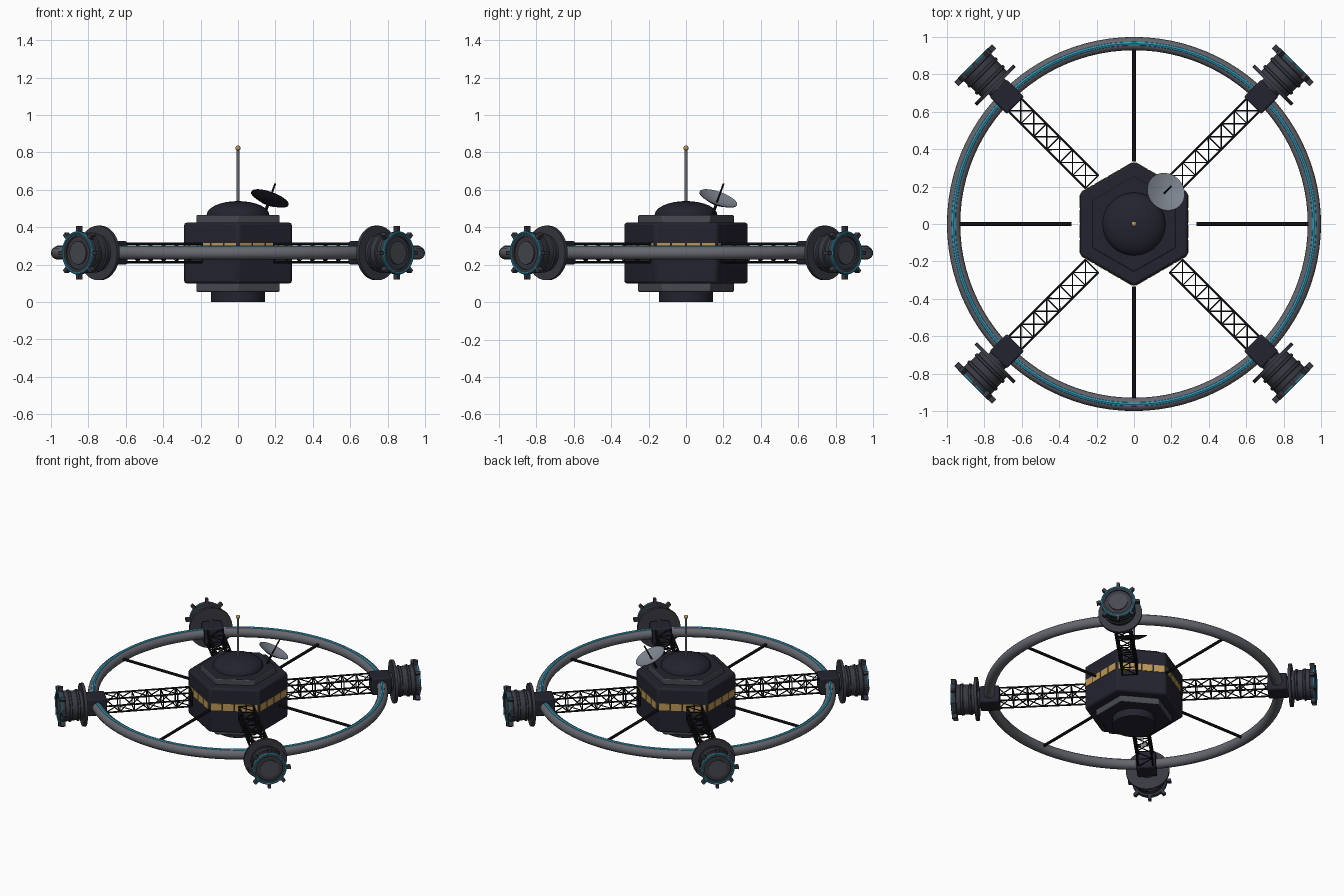
import bpy, bmesh, math
from mathutils import Matrix, Vector

if "Cube" in bpy.data.objects:
    bpy.data.objects.remove(bpy.data.objects["Cube"])

def material(name, col):
    m = bpy.data.materials.new(name)
    m.diffuse_color = (*col, 1)
    m.use_nodes = True
    m.node_tree.nodes["Principled BSDF"].inputs["Base Color"].default_value = m.diffuse_color
    return m

HULL = material("hull navy black", (0.017, 0.017, 0.029))
TRUSS = material("truss black", (0.009, 0.009, 0.011))
POD = material("pod charcoal", (0.040, 0.042, 0.054))
TRIM = material("trim grey", (0.065, 0.068, 0.080))
RING = material("ring grey", (0.13, 0.135, 0.155))
DISH = material("dish light grey", (0.21, 0.235, 0.28))
GOLD = material("window gold", (0.50, 0.31, 0.09))
TEAL = material("light teal", (0.03, 0.32, 0.48))
ZC = 0.263                                   # height of the ring plane

def finish(name, bm, mats, matrix=Matrix(), bevel=0, rule=None):
    bmesh.ops.recalc_face_normals(bm, faces=bm.faces)
    me = bpy.data.meshes.new(name)
    bm.to_mesh(me)
    bm.free()
    for m in mats if isinstance(mats, list) else [mats]:
        me.materials.append(m)
    for p in me.polygons:
        p.use_smooth = True
        if rule:
            p.material_index = rule(p)
    me.set_sharp_from_angle(angle=math.radians(35))
    ob = bpy.data.objects.new(name, me)
    bpy.context.collection.objects.link(ob)
    ob.matrix_world = matrix
    if bevel:
        b = ob.modifiers.new("bevel", 'BEVEL')
        b.width, b.segments = bevel, 2
    return ob

def lathe(name, profile, mats, segs=32, phase=0.0, closed=False, **kw):
    """Revolve (radius, z) points about z; ends are capped unless closed."""
    bm = bmesh.new()
    rings = [[bm.verts.new((r * math.cos(phase + 2 * math.pi * i / segs),
                            r * math.sin(phase + 2 * math.pi * i / segs), z))
              for i in range(segs)] for r, z in profile]
    pairs = list(zip(rings, rings[1:])) + ([(rings[-1], rings[0])] if closed else [])
    for a, b in pairs:
        for i in range(segs):
            j = (i + 1) % segs
            bm.faces.new((a[i], a[j], b[j], b[i]))
    if not closed:
        bm.faces.new(rings[0])
        bm.faces.new(rings[-1])
    return finish(name, bm, mats, **kw)

def torus(name, major, minor, z, mat, segs=96, sides=12, matrix=Matrix()):
    pts = [(major + minor * math.cos(2 * math.pi * k / sides),
            z + minor * math.sin(2 * math.pi * k / sides)) for k in range(sides)]
    return lathe(name, pts, mat, segs, closed=True, matrix=matrix)

def add_rod(bm, a, b, r, sides=6):
    a, b = Vector(a), Vector(b)
    d = b - a
    m = Matrix.Translation((a + b) / 2) @ d.to_track_quat('Z', 'Y').to_matrix().to_4x4()
    bmesh.ops.create_cone(bm, cap_ends=True, segments=sides, radius1=r, radius2=r,
                          depth=d.length, matrix=m)

def rod(name, a, b, r, mat, sides=12):
    bm = bmesh.new()
    add_rod(bm, a, b, r, sides)
    return finish(name, bm, mat)

def add_box(bm, centre, size, rot=Matrix()):
    bmesh.ops.create_cube(bm, size=1, matrix=rot @ Matrix.Translation(centre) @ Matrix.Diagonal((*size, 1)))

# Hexagonal hub with stepped plates, round foot and dome
H = math.pi / 2
side_trim = lambda p: 1 if abs(p.normal.z) < 0.5 else 0
lathe("hub_body", [(0.333, 0.10), (0.333, 0.425)], HULL, 6, H, bevel=0.014)
lathe("upper_plate", [(0.257, 0.42), (0.257, 0.465)], [HULL, TRIM], 6, H, bevel=0.006, rule=side_trim)
lathe("lower_plate", [(0.257, 0.055), (0.257, 0.105)], [HULL, TRIM], 6, H, bevel=0.006, rule=side_trim)
lathe("hub_foot", [(0.145, 0.0), (0.145, 0.06)], HULL, 32)
dome = [(0.168 * math.cos(t), 0.465 + 0.075 * math.sin(t))
        for t in [H * k / 8 * 0.99 for k in range(9)]]
lathe("hub_dome", [(0.168, 0.455)] + dome, HULL, 40)

# Gold window plates round the hub
bm = bmesh.new()
for f in range(6):
    for k in range(4):
        add_box(bm, (0.2885, (k - 1.5) * 0.08, 0.290), (0.006, 0.07, 0.05),
                Matrix.Rotation(f * math.pi / 3, 4, 'Z'))
finish("hub_windows", bm, GOLD)

# Antenna mast and tip
rod("antenna_mast", (0, 0, 0.53), (0, 0, 0.82), 0.008, RING)
bm = bmesh.new()
bmesh.ops.create_uvsphere(bm, u_segments=16, v_segments=10, radius=0.014,
                          matrix=Matrix.Translation((0, 0, 0.823)))
finish("antenna_tip", bm, GOLD)

# Tilted dish with feed and post
centre, aim = Vector((0.17, 0.172, 0.553)), Vector((0.32, 0.32, 0.89)).normalized()
dish_m = Matrix.Translation(centre) @ aim.to_track_quat('Z', 'Y').to_matrix().to_4x4()
lathe("dish", [(0.001, -0.022), (0.06, -0.015), (0.106, 0.003), (0.106, 0.0), (0.06, -0.020), (0.001, -0.027)],
      [HULL, DISH], 32, matrix=dish_m, rule=lambda p: 1 if p.normal.z > 0.2 else 0)
rod("dish_feed", centre - aim * 0.022, centre + aim * 0.09, 0.005, TRUSS, 8)
rod("dish_post", (0.14, 0.14, 0.46), centre - aim * 0.025, 0.008, TRUSS, 8)

# Outer ring with a light strip on top
torus("outer_ring", 0.9645, 0.0355, ZC, RING, sides=16)
torus("ring_light", 0.9645, 0.013, ZC + 0.027, TEAL, sides=8)

# Thin spokes along the axes
for i, (x, y) in enumerate([(1, 0), (0, 1), (-1, 0), (0, -1)]):
    rod(f"spoke_{i + 1}", (0.333 * x, 0.333 * y, ZC), (0.94 * x, 0.94 * y, ZC), 0.010, TRUSS, 8)

# Four diagonal arms: lattice truss, joint block, engine pod
W, R0, R1, BAYS = 0.049, 0.318, 0.905, 6
corners = [(-W, -W), (W, -W), (W, W), (-W, W)]
for n in range(4):
    ang = Matrix.Translation((0, 0, ZC)) @ Matrix.Rotation(math.pi / 4 + n * math.pi / 2, 4, 'Z')
    bm = bmesh.new()
    xs = [R0 + (R1 - R0) * k / BAYS for k in range(BAYS + 1)]
    for c in range(4):
        p, q = corners[c], corners[(c + 1) % 4]
        add_rod(bm, (R0, *p), (R1, *p), 0.0065)
        for k, x in enumerate(xs):
            add_rod(bm, (x, *p), (x, *q), 0.004)
            if k < BAYS:
                a, b = (p, q) if k % 2 else (q, p)
                add_rod(bm, (x, *a), (xs[k + 1], *b), 0.004)
    finish(f"truss_{n + 1}", bm, TRUSS, ang)

    bm = bmesh.new()
    add_box(bm, (0.962, 0, 0), (0.132, 0.132, 0.125))
    finish(f"joint_block_{n + 1}", bm, HULL, ang, bevel=0.010)

    axis = ang @ Matrix.Rotation(H, 4, 'Y')          # local z points outward
    lathe(f"pod_flange_{n + 1}", [(0.146, 1.040), (0.146, 1.060)], POD, 40, matrix=axis)
    lathe(f"pod_drum_{n + 1}",
          [(0.06, 1.01), (0.06, 1.05), (0.098, 1.05), (0.098, 1.080), (0.106, 1.084), (0.106, 1.096),
           (0.100, 1.100), (0.100, 1.135), (0.108, 1.139), (0.108, 1.151), (0.103, 1.155),
           (0.103, 1.182), (0.114, 1.186), (0.114, 1.214), (0.088, 1.214), (0.088, 1.204)],
          POD, 32, matrix=axis)
    torus(f"pod_light_{n + 1}", 0.109, 0.007, 1.212, TEAL, 32, 8, axis)
    lathe(f"pod_cap_{n + 1}", [(0.062, 1.200), (0.062, 1.212)], TRIM, 24, matrix=axis)
    bm = bmesh.new()
    for k in range(8):
        add_box(bm, (0.126, 0, 1.200), (0.034, 0.020, 0.032), Matrix.Rotation(k * math.pi / 4, 4, 'Z'))
    finish(f"pod_nubs_{n + 1}", bm, POD, axis)
